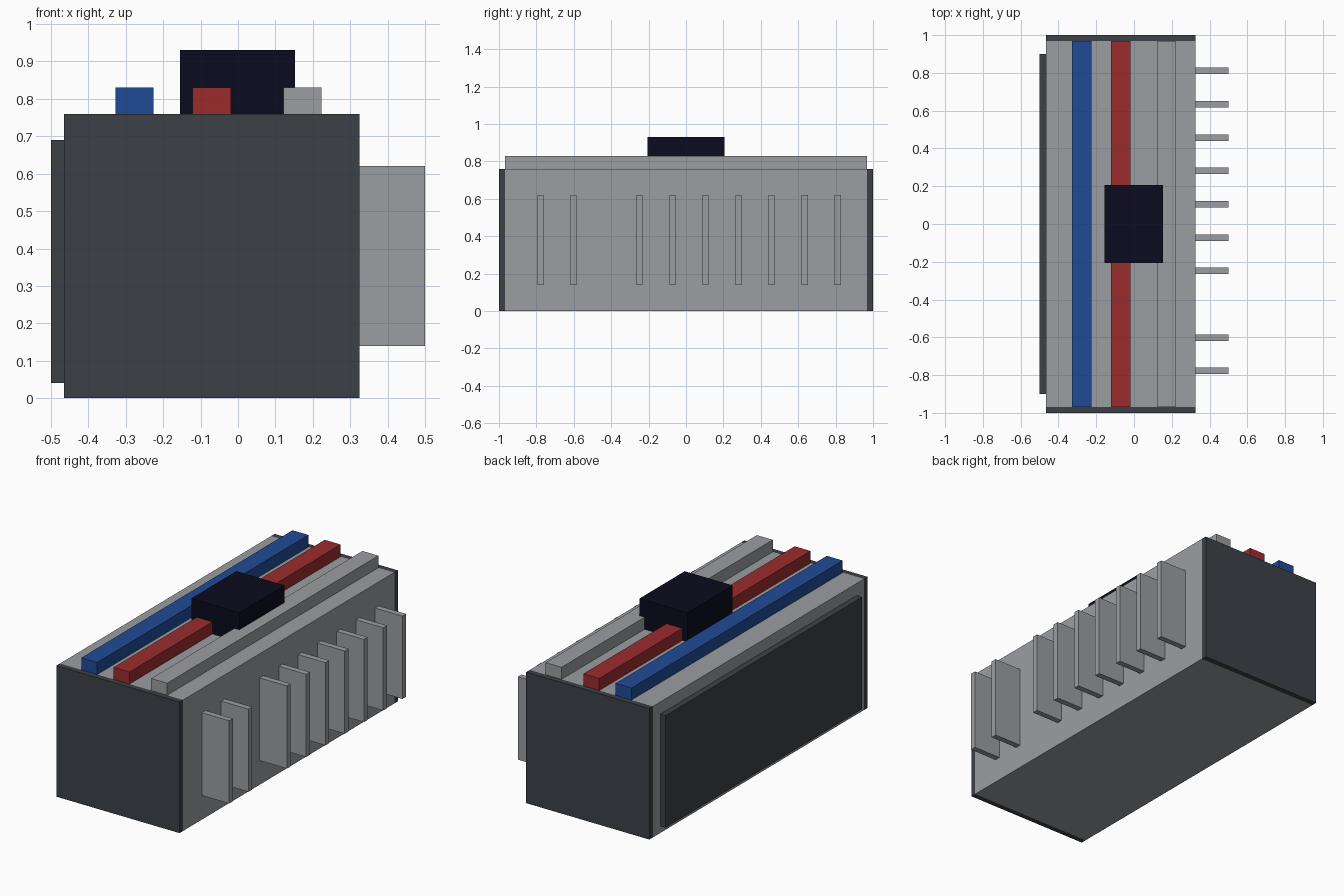
import bpy
import bmesh

cube = bpy.data.objects.get("Cube")
if cube:
    bpy.data.objects.remove(cube, do_unlink=True)


def material(name, rgb):
    mat = bpy.data.materials.new(name)
    mat.use_nodes = True
    colour = (*rgb, 1)
    mat.diffuse_color = colour
    mat.node_tree.nodes["Principled BSDF"].inputs["Base Color"].default_value = colour
    return mat


grey = material("light_grey", (0.33, 0.34, 0.355))
slate = material("dark_slate", (0.045, 0.052, 0.061))
blue = material("blue", (0.014, 0.07, 0.30))
red = material("red", (0.33, 0.025, 0.027))
navy = material("near_black_navy", (0.0033, 0.0033, 0.013))


def box(name, x, y, z, mat):
    """Flat-sided box from its (min, max) range on each axis."""
    bm = bmesh.new()
    bmesh.ops.create_cube(bm, size=1)
    for v in bm.verts:
        v.co = [r[0] if c < 0 else r[1] for c, r in zip(v.co, (x, y, z))]
    mesh = bpy.data.meshes.new(name)
    bm.to_mesh(mesh)
    bm.free()
    mesh.materials.append(mat)
    obj = bpy.data.objects.new(name, mesh)
    bpy.context.collection.objects.link(obj)
    return obj


# Main housing with end plates and a raised side panel
WIDTH = (-0.465, 0.325)
LENGTH = (-0.968, 0.968)
TOP = 0.76
box("housing", WIDTH, LENGTH, (0, TOP), grey)
box("front_end_plate", WIDTH, (-1, LENGTH[0]), (0, TOP), slate)
box("back_end_plate", WIDTH, (LENGTH[1], 1), (0, TOP), slate)
box("side_panel", (-0.5, WIDTH[0]), (-0.9, 0.9), (0.04, 0.69), slate)

# Rails running along the top
for name, x, mat in (("blue_rail", -0.277, blue),
                     ("red_rail", -0.07, red),
                     ("grey_rail", 0.172, grey)):
    box(name, (x - 0.051, x + 0.051), LENGTH, (TOP, 0.83), mat)

# Control box straddling the rails
box("control_box", (-0.155, 0.153), (-0.207, 0.207), (TOP, 0.93), navy)

# Cooling fins: evenly spaced slots with one left empty
for i in range(10):
    if i == 2:
        continue
    y = -0.778 + i * 0.1765
    box(f"fin_{i}", (WIDTH[1], 0.5), (y - 0.017, y + 0.017), (0.14, 0.62), grey)
